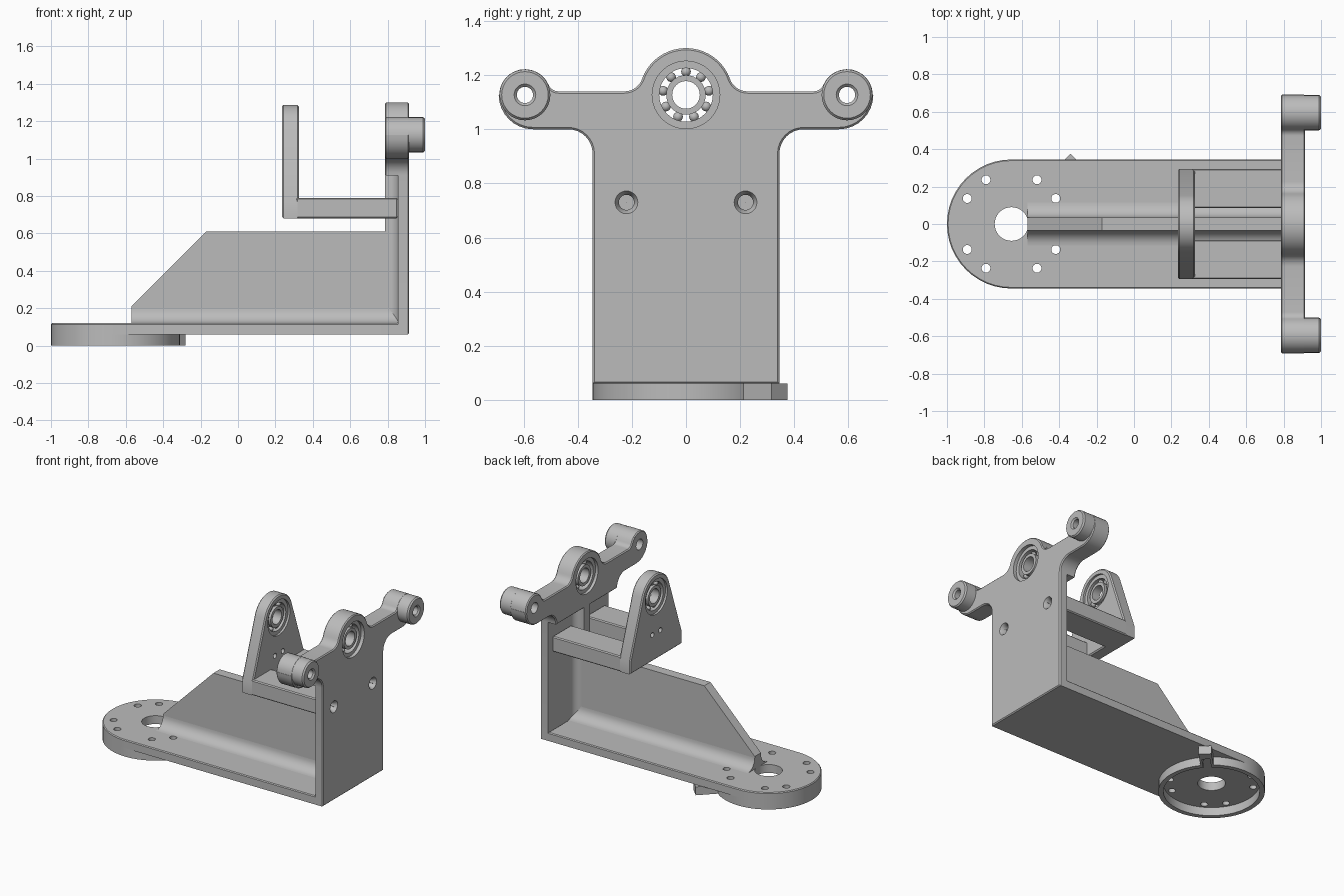
import bpy, bmesh
from math import sin, cos, pi, radians
from mathutils import Matrix, Vector

if "Cube" in bpy.data.objects:
    bpy.data.objects.remove(bpy.data.objects["Cube"])

grey = bpy.data.materials.new("plain grey")
grey.use_nodes = True
tone = (0.5, 0.5, 0.5, 1)
grey.diffuse_color = tone
grey.node_tree.nodes["Principled BSDF"].inputs["Base Color"].default_value = tone
parts = []


def finish(name, bm):
    bmesh.ops.recalc_face_normals(bm, faces=bm.faces)
    mesh = bpy.data.meshes.new(name)
    bm.to_mesh(mesh)
    bm.free()
    mesh.materials.append(grey)
    obj = bpy.data.objects.new(name, mesh)
    bpy.context.collection.objects.link(obj)
    parts.append(obj)
    return obj


def arc(cx, cy, r, start, end, n=8):
    angles = [radians(start + (end - start) * i / n) for i in range(n + 1)]
    return [(cx + r * cos(a), cy + r * sin(a)) for a in angles]


def mirrored(half):
    return half + [(-a, b) for a, b in reversed(half) if abs(a) > 1e-4]


def prism(name, outline, axis, lo, hi, bevel_lo=0, bevel_hi=0):
    """Extrude an outline along an axis, with optional bevels on the end caps."""
    place = {"x": lambda p, t: (t, p[0], p[1]),
             "y": lambda p, t: (p[0], t, p[1]),
             "z": lambda p, t: (p[0], p[1], t)}[axis]
    clean = [p for i, p in enumerate(outline)
             if (Vector(p) - Vector(outline[i - 1])).length > 1e-4]
    bm = bmesh.new()
    low = [bm.verts.new(place(p, lo)) for p in clean]
    high = [bm.verts.new(place(p, hi)) for p in clean]
    caps = [bm.faces.new(low), bm.faces.new(high)]
    for i in range(len(clean)):
        bm.faces.new((low[i - 1], low[i], high[i], high[i - 1]))
    bmesh.ops.recalc_face_normals(bm, faces=bm.faces)
    for cap, width in zip(caps, (bevel_lo, bevel_hi)):
        if width:
            bmesh.ops.bevel(bm, geom=list(cap.edges), offset=width, segments=1,
                            affect="EDGES", profile=0.5)
    return finish(name, bm)


def lathe(name, profile, y, z, n=32):
    """Spin a closed (x, radius) profile around a line parallel to x."""
    bm = bmesh.new()
    rings = [[bm.verts.new((x, y + r * cos(2 * pi * i / n), z + r * sin(2 * pi * i / n)))
              for i in range(n)] for x, r in profile]
    for k in range(len(rings)):
        a, b = rings[k - 1], rings[k]
        for i in range(n):
            bm.faces.new((a[i - 1], a[i], b[i], b[i - 1]))
    return finish(name, bm)


def cut(targets, cutter):
    """Subtract the cutter from each target, then discard it."""
    for obj in targets:
        mod = obj.modifiers.new("cut", "BOOLEAN")
        mod.operation, mod.solver, mod.object = "DIFFERENCE", "EXACT", cutter
        deps = bpy.context.evaluated_depsgraph_get()
        mesh = bpy.data.meshes.new_from_object(obj.evaluated_get(deps))
        obj.modifiers.clear()
        obj.data = mesh
    parts.remove(cutter)
    bpy.data.objects.remove(cutter)


def bore(targets, axis, a, b, r, lo, hi, n=32):
    cut(targets, prism("bore", arc(a, b, r, 0, 360 - 360 / n, n - 1), axis, lo, hi))


def box(name, x, y, z, bevel=0):
    outline = [(y[0], z[0]), (y[1], z[0]), (y[1], z[1]), (y[0], z[1])]
    obj = prism(name, outline, "x", *x)
    if bevel:
        bm = bmesh.new()
        bm.from_mesh(obj.data)
        bmesh.ops.bevel(bm, geom=list(bm.edges), offset=bevel, segments=1, affect="EDGES")
        bm.to_mesh(obj.data)
        bm.free()
    return obj


PIVOT, HALF, AXLE = -0.655, 0.345, 1.127

# Base plate with a rounded end, centre hole and bolt circle
base = prism("base_plate", arc(PIVOT, 0, HALF, 90, 270, 24) + [(0.855, -HALF), (0.855, HALF)],
             "z", 0.06, 0.12, 0, 0.006)
bore([base], "z", PIVOT, 0, 0.09, 0, 0.2)
for deg in (30, 60, 120, 150, 210, 240, 300, 330):
    a = radians(deg)
    bore([base], "z", PIVOT + 0.273 * cos(a), 0.273 * sin(a), 0.024, 0, 0.2, 16)


# Hollow rim below the base, with a slotted lug on the diagonal
def diagonal(r0, r1, half):
    turn = Matrix.Rotation(pi / 4, 2)
    corners = [(r0, -half), (r1, -half), (r1, half), (r0, half)]
    return [tuple(turn @ Vector(c) + Vector((PIVOT, 0))) for c in corners]


rim = prism("base_rim", arc(PIVOT, 0, HALF, 0, 352.5, 47), "z", 0, 0.06)
lug = prism("rim_lug", diagonal(0.29, 0.488, 0.042), "z", 0, 0.06)
bore([rim, lug], "z", PIVOT, 0, 0.312, -0.1, 0.1, 48)
cut([rim, lug], prism("slot", diagonal(0.2, 0.42, 0.026), "z", -0.1, 0.1))

# Upright end plate and its thicker head share one outline
head_half = (arc(0, AXLE, 0.173, 90, 20, 10) + arc(0.228, 1.21, 0.07, 200, 270)
             + arc(0.471, 1.18, 0.04, 270, 337, 6) + arc(0.595, AXLE, 0.095, 157, 0, 12)
             + arc(0.565, AXLE, 0.127, 0, -90) + arc(0.435, 0.91, 0.09, 90, 180))
plate = prism("end_plate", mirrored(head_half + [(HALF, 0.06)]), "x", 0.855, 0.915, 0, 0.007)
head = prism("end_plate_head", mirrored(head_half), "x", 0.785, 0.855, 0.007, 0)
bore([plate, head], "x", 0, AXLE, 0.125, 0.7, 1)

for side, y in (("left", 0.595), ("right", -0.595)):
    # Bosses at the arm ends, bored through
    bore([plate, head], "x", y, AXLE, 0.038, 0.7, 1.1, 24)
    lathe(side + "_boss", [(0.9, 0.03), (0.9, 0.094), (0.99, 0.094), (1.0, 0.086),
                           (1.0, 0.04), (0.99, 0.03)], y, AXLE)
for y in (-0.22, 0.22):
    # Countersunk mounting holes
    cut([plate], lathe("countersink", [(0.8, 0.001), (0.8, 0.028), (0.89, 0.028),
                                       (0.92, 0.045), (0.92, 0.001)], y, 0.73, 24))

# Stiffening rib along the base and up the end plate
prism("stiffening_rib", [(-0.57, 0.11), (-0.57, 0.21), (-0.17, 0.61), (0.785, 0.61),
                         (0.785, 0.95), (0.86, 0.95), (0.86, 0.11)], "y", -0.035, 0.035)
for s, side in ((1, "left"), (-1, "right")):
    # Concave fillets where the rib meets base and end plate
    r = 0.08
    curve = arc(0.035 + r, 0.12 + r, r, 180, 270)
    prism(side + "_base_fillet", [(s * a, b) for a, b in curve + [(0.035, 0.12)]],
          "x", -0.57, 0.855)
    r = 0.05
    curve = arc(0.855 - r, 0.035 + r, r, 0, -90)
    prism(side + "_plate_fillet", [(a, s * b) for a, b in curve + [(0.855, 0.035)]],
          "z", 0.12, 0.91)
    # Bracket arms
    box(side + "_bracket_arm", (0.31, 0.855), sorted((s * 0.085, s * 0.295)),
        (0.68, 0.79), 0.007)

# Tapered bracket upright with bearing bore and two pin holes
bracket_half = arc(0, AXLE, 0.16, 90, 18, 10) + [(0.295, 0.77), (0.295, 0.68)]
bracket = prism("bracket_upright", mirrored(bracket_half), "x", 0.235, 0.325, 0.008, 0.008)
bore([bracket], "x", 0, AXLE, 0.125, 0, 0.5)
for y in (-0.045, 0.045):
    bore([bracket], "x", y, 0.87, 0.018, 0, 0.5, 16)


# Ball bearings
def ring(name, x0, x1, inner, outer):
    lathe(name, [(x0, inner), (x0, outer), (x1, outer), (x1, inner)], 0, AXLE)


for label, x0, x1 in (("head", 0.805, 0.89), ("bracket", 0.25, 0.31)):
    ring(label + "_bearing_outer_race", x0, x1, 0.099, 0.127)
    ring(label + "_bearing_inner_race", x0, x1, 0.051, 0.073)
    bm = bmesh.new()
    for i in range(9):
        a = 2 * pi * i / 9 + pi / 2
        spot = Matrix.Translation(((x0 + x1) / 2, 0.086 * cos(a), AXLE + 0.086 * sin(a)))
        bmesh.ops.create_uvsphere(bm, u_segments=14, v_segments=8, radius=0.018, matrix=spot)
    finish(label + "_bearing_balls", bm)

# Smooth the curved faces and keep the edges crisp
bpy.ops.object.select_all(action="DESELECT")
for obj in parts:
    obj.select_set(True)
bpy.context.view_layer.objects.active = parts[0]
bpy.ops.object.shade_smooth_by_angle(angle=radians(30))
